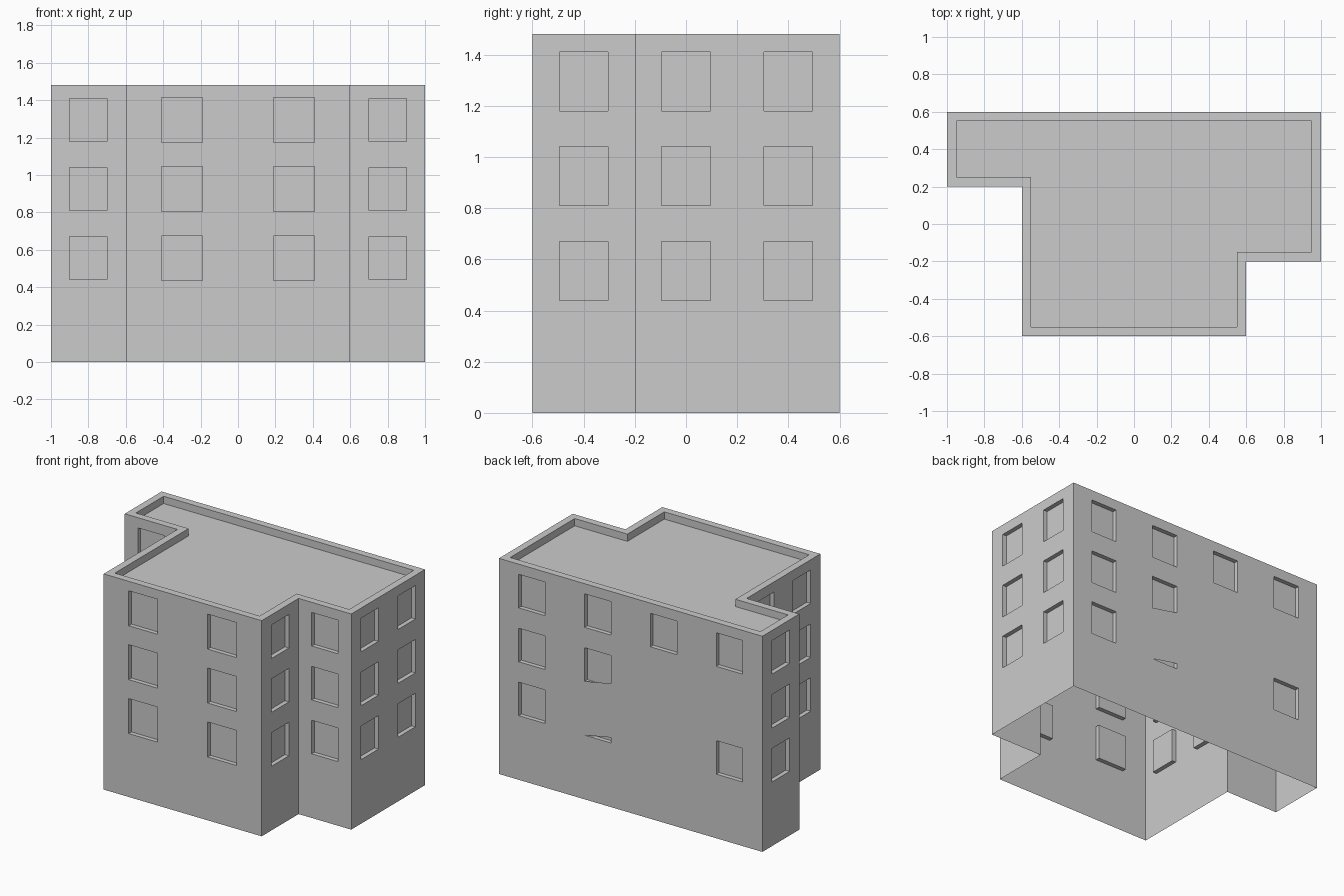
import bpy, bmesh
from mathutils import Vector

if "Cube" in bpy.data.objects:
    bpy.data.objects.remove(bpy.data.objects["Cube"])

HEIGHT, RIM, RECESS = 1.48, 0.05, 0.03
ROWS = [0.555, 0.925, 1.295]          # window centre heights
UP = Vector((0, 0, 1))

# Footprint corners, counter-clockwise, with (window count, width, height) of the wall that follows
PLAN = [((-0.6, -0.6), (2, 0.22, 0.24)), ((0.6, -0.6), (1, 0.19, 0.23)),
        ((0.6, -0.2), (1, 0.20, 0.23)), ((1, -0.2), (2, 0.19, 0.23)),
        ((1, 0.6), (4, 0.20, 0.23)), ((-1, 0.6), (1, 0.19, 0.23)),
        ((-1, 0.2), (1, 0.20, 0.23)), ((-0.6, 0.2), (2, 0.19, 0.23))]
corners = [Vector((*p, 0)) for p, _ in PLAN]
N = len(corners)


def face(bm, pts):
    return bm.faces.new([bm.verts.new(p) for p in pts])


def outward(i):
    d = (corners[(i + 1) % N] - corners[i]).normalized()
    return d, Vector((d.y, -d.x, 0))


def finish(bm, name):
    bmesh.ops.remove_doubles(bm, verts=bm.verts[:], dist=1e-5)
    mesh = bpy.data.meshes.new(name)
    bm.to_mesh(mesh)
    bm.free()
    obj = bpy.data.objects.new(name, mesh)
    bpy.context.collection.objects.link(obj)


def wall(bm, i):
    """Wall panel divided into a grid; window cells become shallow pockets."""
    count, w, h = PLAN[i][1]
    length = (corners[(i + 1) % N] - corners[i]).length
    d, n = outward(i)
    us, zs = [0], [0]
    for k in range(count):
        c = length * (k + 0.5) / count
        us += [c - w / 2, c + w / 2]
    for c in ROWS:
        zs += [c - h / 2, c + h / 2]
    us.append(length)
    zs.append(HEIGHT)
    for a in range(len(us) - 1):
        for b in range(len(zs) - 1):
            quad = [corners[i] + d * u + UP * z for u, z in
                    ((us[a], zs[b]), (us[a + 1], zs[b]),
                     (us[a + 1], zs[b + 1]), (us[a], zs[b + 1]))]
            if a % 2 and b % 2:
                inner = [p - n * RECESS for p in quad]
                face(bm, inner)
                for k in range(4):
                    m = (k + 1) % 4
                    face(bm, (quad[k], quad[m], inner[m], inner[k]))
            else:
                face(bm, quad)


# Outer walls with recessed windows, open underneath
bm = bmesh.new()
for i in range(N):
    wall(bm, i)
finish(bm, "walls")

# Parapet rim and sunken roof
bm = bmesh.new()
outer = [c + UP * HEIGHT for c in corners]
inner = [outer[i] - (outward(i)[1] + outward(i - 1)[1]) * RIM for i in range(N)]
floor = [p - UP * RIM for p in inner]
for i in range(N):
    j = (i + 1) % N
    face(bm, (outer[i], outer[j], inner[j], inner[i]))
    face(bm, (inner[i], inner[j], floor[j], floor[i]))
face(bm, floor)
finish(bm, "roof_and_parapet")

# Blanked-off and partly blanked windows on the back wall, as (x, z) outlines
bm = bmesh.new()
lo, mid = (0.44, 0.67), (0.81, 1.04)
blanks = [[(x + 0.1, z0), (x - 0.1, z0), (x - 0.1, z1), (x + 0.1, z1)]
          for x, (z0, z1) in ((-0.25, lo), (-0.25, mid), (-0.75, mid))]
blanks.append([(0.35, 0.44), (0.15, 0.478), (0.15, 0.67), (0.35, 0.67)])
blanks.append([(0.35, 0.81), (0.15, 0.81), (0.15, 0.848)])
for outline in blanks:
    face(bm, [(x, 0.6, z) for x, z in outline])
finish(bm, "blanked_windows")
